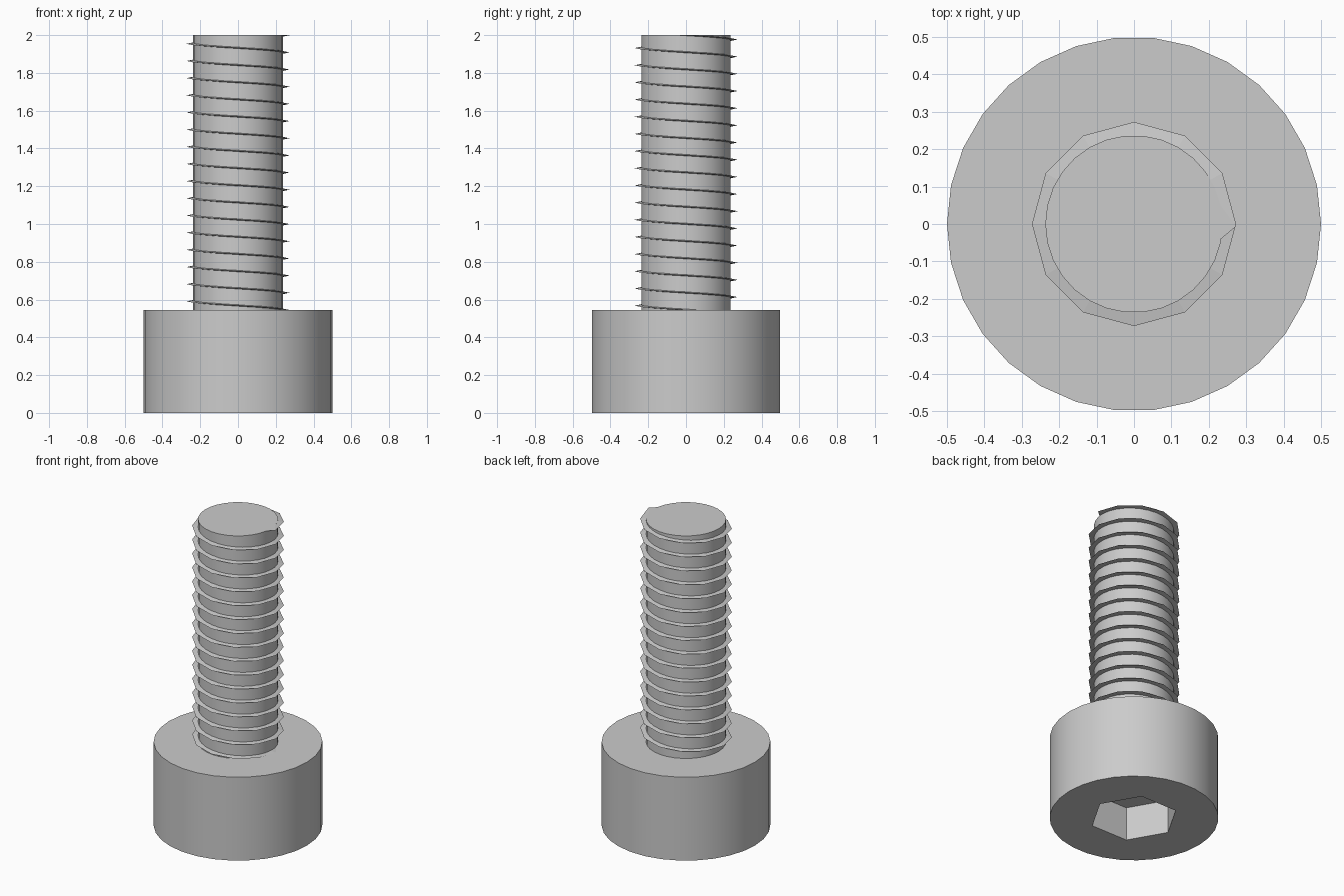
import bpy, bmesh
from math import cos, sin, tau

HEAD_R, HEAD_H, TOP = 0.5, 0.545, 2.0
CORE_R, CREST_R, ROOT_R = 0.237, 0.2727, 0.21
PITCH, STEPS = 1 / 11, 12

cube = bpy.data.objects.get("Cube")
if cube:
    bpy.data.objects.remove(cube, do_unlink=True)

steel = bpy.data.materials.new("grey_steel")
steel.use_nodes = True
colour = (0.6, 0.6, 0.6, 1)
steel.diffuse_color = colour
steel.node_tree.nodes["Principled BSDF"].inputs["Base Color"].default_value = colour


def add_object(name, bm):
    bmesh.ops.recalc_face_normals(bm, faces=bm.faces)
    mesh = bpy.data.meshes.new(name)
    bm.to_mesh(mesh)
    bm.free()
    mesh.materials.append(steel)
    obj = bpy.data.objects.new(name, mesh)
    bpy.context.collection.objects.link(obj)
    return obj


def select(obj):
    bpy.ops.object.select_all(action="DESELECT")
    obj.select_set(True)
    bpy.context.view_layer.objects.active = obj


def prism(name, radius, sides, low, high):
    """Upright prism with one corner on the +x axis."""
    bm = bmesh.new()
    ring = [bm.verts.new((radius * cos(tau * i / sides), radius * sin(tau * i / sides), low))
            for i in range(sides)]
    base = bm.faces.new(ring)
    top = bmesh.ops.extrude_face_region(bm, geom=[base], use_keep_orig=True)["geom"]
    for v in top:
        if isinstance(v, bmesh.types.BMVert):
            v.co.z = high
    return add_object(name, bm)


# Head with a hexagonal socket cut into its underside
head = prism("head", HEAD_R, 30, 0, HEAD_H)
cutter = prism("socket_cutter", 0.2624, 6, -0.1, 0.22)
cutter.hide_render = True
select(head)
cut = head.modifiers.new("socket", "BOOLEAN")
cut.operation, cut.solver, cut.object = "DIFFERENCE", "EXACT", cutter
bpy.ops.object.modifier_apply(modifier=cut.name)
bpy.data.objects.remove(cutter, do_unlink=True)

# Plain core of the shaft
shaft = prism("shaft", CORE_R, 30, HEAD_H - 0.02, TOP)

# Thin V-shaped thread, wound as a twelve-sided helix
bm = bmesh.new()
profile = [(ROOT_R, -0.005), (CREST_R, 0), (ROOT_R, 0.009)]
turns = round((TOP - HEAD_H) / PITCH)
rings = []
for i in range(-1, turns * STEPS + 3):
    a = -tau * i / STEPS
    z = HEAD_H + PITCH * i / STEPS
    rings.append([bm.verts.new((r * cos(a), r * sin(a), z + dz)) for r, dz in profile])
for a, b in zip(rings, rings[1:]):
    for j in range(3):
        k = (j + 1) % 3
        bm.faces.new((a[j], a[k], b[k], b[j]))
bm.faces.new(rings[0])
bm.faces.new(rings[-1])

# Trim the thread level with the end of the shaft
trim = bmesh.ops.bisect_plane(bm, geom=bm.verts[:] + bm.edges[:] + bm.faces[:],
                              plane_co=(0, 0, TOP), plane_no=(0, 0, 1), clear_outer=True)
edges = [e for e in trim["geom_cut"] if isinstance(e, bmesh.types.BMEdge)]
bmesh.ops.contextual_create(bm, geom=edges)
thread = add_object("thread", bm)

for obj in (head, shaft):
    select(obj)
    bpy.ops.object.shade_smooth_by_angle(angle=0.5)
